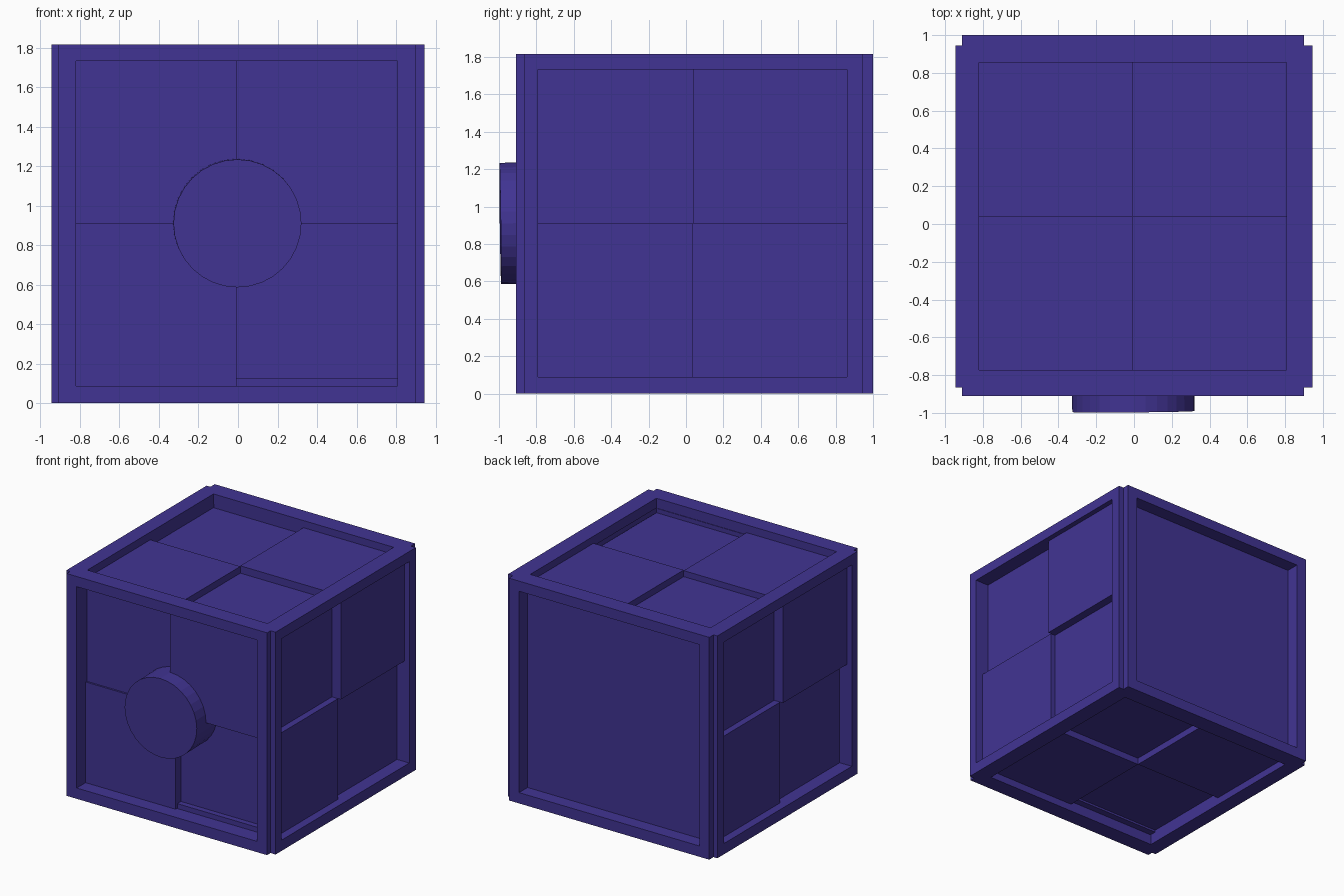
import bpy, bmesh, math
from mathutils import Matrix

if "Cube" in bpy.data.objects:
    bpy.data.objects.remove(bpy.data.objects["Cube"])

mat = bpy.data.materials.new("deep violet")
mat.diffuse_color = (0.053, 0.034, 0.292, 1)
mat.use_nodes = True
mat.node_tree.nodes["Principled BSDF"].inputs["Base Color"].default_value = mat.diffuse_color


def finish(name, bm):
    bmesh.ops.recalc_face_normals(bm, faces=bm.faces)
    me = bpy.data.meshes.new(name)
    bm.to_mesh(me)
    bm.free()
    me.materials.append(mat)
    ob = bpy.data.objects.new(name, me)
    bpy.context.collection.objects.link(ob)
    return ob


def box(bm, lo, hi):
    lo, hi = [min(a, b) for a, b in zip(lo, hi)], [max(a, b) for a, b in zip(lo, hi)]
    m = Matrix.Translation([(a + b) / 2 for a, b in zip(lo, hi)])
    m = m @ Matrix.Diagonal([b - a for a, b in zip(lo, hi)] + [1])
    bmesh.ops.create_cube(bm, size=1, matrix=m)


def slab(bm, axis, surf, sign, d0, d1, u, v):
    """Box on a cube face: depths d0..d1 below the surface, u and v the other axes in order."""
    spans = [u, v]
    spans.insert(axis, (surf - sign * d0, surf - sign * d1))
    box(bm, [s[0] for s in spans], [s[1] for s in spans])


def frame(name, axis, surf, sign, thick, u, v, iu, iv):
    bm = bmesh.new()
    slab(bm, axis, surf, sign, 0, thick, (u[0], iu[0]), v)
    slab(bm, axis, surf, sign, 0, thick, (iu[1], u[1]), v)
    slab(bm, axis, surf, sign, 0, thick, iu, (v[0], iv[0]))
    slab(bm, axis, surf, sign, 0, thick, iu, (iv[1], v[1]))
    finish(name, bm)


def panels(name, axis, surf, sign, iu, iv, mid, depths, backs):
    """Four square tiles, order: low-low, high-low, low-high, high-high."""
    us = [(iu[0], mid[0]), (mid[0], iu[1])]
    vs = [(iv[0], mid[1]), (mid[1], iv[1])]
    bm = bmesh.new()
    for i in range(4):
        slab(bm, axis, surf, sign, depths[i], backs[i], us[i % 2], vs[i // 2])
    finish(name, bm)


H = 1.815
X, Y, Z = (-0.91, 0.90), (-0.91, 1.0), (0, H)
YS = (-0.865, 0.945)
ix, iz = (-0.82, 0.808), (0.088, 1.732)
iys, iyt = (-0.79, 0.86), (-0.772, 0.855)

# Front: four stepped tiles
frame("front_frame", 1, -0.91, -1, 0.12, X, Z, ix, iz)
panels("front_tiles", 1, -0.91, -1, ix, iz, (-0.007, 0.91),
       (0.115, 0.185, 0.13, 0.04), (0.19, 0.2, 0.137, 0.137))

# Back: one plain recessed panel
frame("back_frame", 1, 1.0, 1, 0.14, X, Z, ix, iz)
bm = bmesh.new()
slab(bm, 1, 1.0, 1, 0.11, 0.14, ix, iz)
finish("back_panel", bm)

# Sides: the left is the right one turned half a circle
frame("right_frame", 0, 0.945, 1, 0.13, YS, Z, iys, iz)
panels("right_tiles", 0, 0.945, 1, iys, iz, (0.037, 0.91),
       (0.068, 0.11, 0.122, 0.042), (0.13,) * 4)
frame("left_frame", 0, -0.945, -1, 0.125, YS, Z, iys, iz)
panels("left_tiles", 0, -0.945, -1, iys, iz, (0.037, 0.91),
       (0.11, 0.068, 0.042, 0.122), (0.125,) * 4)

# Top and bottom: tiles stepped in diagonal pairs
frame("top_frame", 2, H, 1, 0.08, X, Y, ix, iyt)
panels("top_tiles", 2, H, 1, ix, iyt, (-0.007, 0.04),
       (0.063, 0.118, 0.112, 0.058), (0.125,) * 4)
frame("bottom_frame", 2, 0, -1, 0.085, X, Y, ix, iyt)
panels("bottom_tiles", 2, 0, -1, ix, iyt, (-0.007, 0.04),
       (0.105, 0.06, 0.06, 0.115), (0.125,) * 4)

# Round button on the front, very slightly tilted
bm = bmesh.new()
m = (Matrix.Translation((-0.004, -0.857, 0.912))
     @ Matrix.Rotation(math.radians(0.5), 4, 'Z')
     @ Matrix.Rotation(math.radians(90.8), 4, 'X'))
bmesh.ops.create_cone(bm, cap_ends=True, segments=32, radius1=0.324,
                      radius2=0.324, depth=0.272, matrix=m)
finish("front_button", bm)
